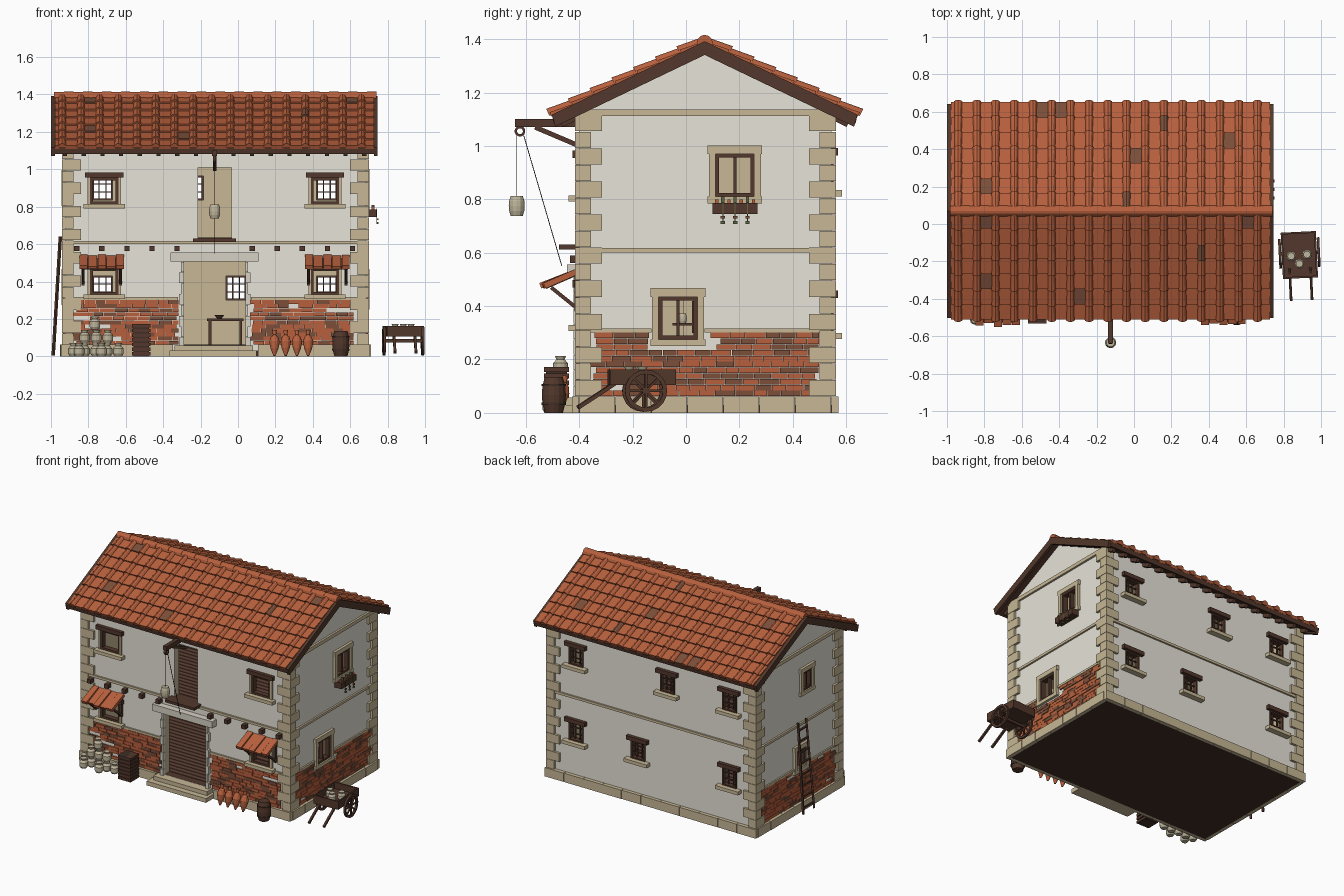
import bpy, bmesh, math, random
from mathutils import Vector, Matrix

if "Cube" in bpy.data.objects:
    bpy.data.objects.remove(bpy.data.objects["Cube"])

random.seed(4)
COLOURS = [("plaster", (0.80, 0.77, 0.69)), ("tan_stone", (0.57, 0.475, 0.30)),
           ("dark_wood", (0.085, 0.039, 0.025)), ("terracotta", (0.48, 0.118, 0.047)),
           ("dark_tile", (0.20, 0.078, 0.042)), ("grey_stone", (0.68, 0.64, 0.55)),
           ("clay_cream", (0.52, 0.465, 0.33)), ("underside", (0.05, 0.026, 0.019)),
           ("leaf_green", (0.12, 0.13, 0.06)), ("floor_wood", (0.115, 0.054, 0.036))]
PLASTER, STONE, WOOD, TILE, DARK, GREY, CREAM, UNDER, LEAF, FLOOR = range(10)
MATS = []
for n, c in COLOURS:
    m = bpy.data.materials.new(n)
    m.diffuse_color = (*c, 1)
    m.use_nodes = True
    m.node_tree.nodes["Principled BSDF"].inputs["Base Color"].default_value = m.diffuse_color
    MATS.append(m)


class Part:
    """One named object gathered from simple solids."""
    def __init__(self, name):
        self.name, self.bm = name, bmesh.new()

    def box(self, x0, x1, y0, y1, z0, z1, mat):
        M = Matrix.Translation(((x0 + x1) / 2, (y0 + y1) / 2, (z0 + z1) / 2))
        self.cube(M @ Matrix.Diagonal((abs(x1 - x0), abs(y1 - y0), abs(z1 - z0), 1)), mat)

    def cube(self, M, mat):
        vs = bmesh.ops.create_cube(self.bm, size=1, matrix=M)["verts"]
        for f in {f for v in vs for f in v.link_faces}:
            f.material_index = mat

    def bar(self, a, b, w, h, mat):
        a, b = Vector(a), Vector(b)
        R = (b - a).to_track_quat('Z', 'Y').to_matrix().to_4x4()
        self.cube(Matrix.Translation((a + b) / 2) @ R @ Matrix.Diagonal((w, h, (b - a).length, 1)), mat)

    def lathe(self, prof, loc, mat, segs=12, rot=None):
        M = Matrix.Translation(loc) @ (rot or Matrix.Identity(4))
        rings = [[self.bm.verts.new(M @ Vector((r * math.cos(2 * math.pi * i / segs),
                  r * math.sin(2 * math.pi * i / segs), z))) for i in range(segs)] for r, z in prof]
        for p, q in zip(rings, rings[1:]):
            for i in range(segs):
                j = (i + 1) % segs
                self.bm.faces.new((p[i], p[j], q[j], q[i])).material_index = mat
        bmesh.ops.remove_doubles(self.bm, verts=[v for r in rings for v in r], dist=1e-5)

    def prism(self, a, b, mat):
        A, B = [self.bm.verts.new(p) for p in a], [self.bm.verts.new(p) for p in b]
        fs = [self.bm.faces.new(A), self.bm.faces.new(B[::-1])]
        for i in range(len(A)):
            j = (i + 1) % len(A)
            fs.append(self.bm.faces.new((A[i], B[i], B[j], A[j])))
        for f in fs:
            f.material_index = mat

    def done(self):
        bmesh.ops.recalc_face_normals(self.bm, faces=self.bm.faces)
        me = bpy.data.meshes.new(self.name)
        self.bm.to_mesh(me)
        for m in MATS:
            me.materials.append(m)
        ob = bpy.data.objects.new(self.name, me)
        bpy.context.collection.objects.link(ob)
        return ob


X0, X1, Y0, Y1, YR = -0.925, 0.685, -0.40, 0.545, 0.07


def wbox(part, side, u0, u1, z0, z1, d0, d1, mat):
    """Box on a wall: u along the wall, d outward from its face."""
    if side == "front": part.box(u0, u1, Y0 - d0, Y0 - d1, z0, z1, mat)
    elif side == "back": part.box(u0, u1, Y1 + d0, Y1 + d1, z0, z1, mat)
    elif side == "right": part.box(X1 + d0, X1 + d1, u0, u1, z0, z1, mat)
    else: part.box(X0 - d0, X0 - d1, u0, u1, z0, z1, mat)


# windows: side, centre, bottom, top, width, stone surround
WINDOWS = [("front", u, z, z + 0.14, 0.15, False) for u in (-0.715, 0.465) for z in (0.815, 0.33)]
WINDOWS += [("back", u, 0.835, 0.965, 0.11, False) for u in (-0.725, -0.24, 0.475)]
WINDOWS += [("back", u, 0.30, 0.43, 0.11, False) for u in (-0.725, -0.01, 0.475)]
WINDOWS += [("right", 0.183, 0.81, 0.97, 0.145, True), ("right", -0.03, 0.275, 0.435, 0.145, True),
            ("left", -0.02, 0.83, 0.965, 0.10, True), ("left", 0.05, 0.30, 0.435, 0.10, True)]
DOORS = [(-0.29, 0.04, 0.06, 0.51), (-0.215, -0.035, 0.63, 1.01)]

# hollow walls with real openings
shell = Part("walls")
gable = [(Y0, 0.03), (Y1, 0.03), (Y1, 1.12), (YR, 1.352), (Y0, 1.12)]
shell.prism([(X0, y, z) for y, z in gable], [(X1, y, z) for y, z in gable], PLASTER)
walls = shell.done()
rooms, holes = Part("room_cutter"), Part("opening_cutter")
for z0, z1 in ((0.06, 0.60), (0.63, 1.10)):
    rooms.box(X0 + 0.05, X1 - 0.05, Y0 + 0.05, Y1 - 0.05, z0, z1, STONE)
for s, u, z0, z1, w, st in WINDOWS:
    wbox(holes, s, u - w / 2, u + w / 2, z0, z1, -0.08, 0.05, PLASTER)
for a, b, z0, z1 in DOORS:
    wbox(holes, "front", a, b, z0, z1, -0.08, 0.05, PLASTER)
cutters = [rooms.done(), holes.done()]
for c in cutters:
    c.hide_render = True
    mod = walls.modifiers.new("cut", 'BOOLEAN')
    mod.operation, mod.solver, mod.object = 'DIFFERENCE', 'EXACT', c
bpy.context.view_layer.update()
cut = bpy.data.meshes.new_from_object(walls.evaluated_get(bpy.context.evaluated_depsgraph_get()))
walls.modifiers.clear()
walls.data = cut
for c in cutters:
    bpy.data.objects.remove(c)
cut.materials.clear()
for m in MATS:
    cut.materials.append(m)
for p in cut.polygons:   # rooms are tan with wooden floors
    c = p.center
    inside = X0 + 0.01 < c.x < X1 - 0.01 and Y0 + 0.01 < c.y < Y1 - 0.01 and 0.04 < c.z < 1.11
    p.material_index = (WOOD if p.normal.z > 0.9 else STONE) if inside else PLASTER

# floor planks on both storeys
planks = Part("floor_planks")
for z in (0.06, 0.63):
    for k in range(21):
        y = Y0 + 0.052 + k * 0.04
        planks.box(X0 + 0.052, X1 - 0.052, y, y + 0.034, z, z + 0.004, FLOOR)
planks.done()

# foundation stones and underside
base = Part("foundation")
base.box(X0, X1, Y0, Y1, 0, 0.035, UNDER)
for s, a, b, n in (("front", X0, X1, 11), ("back", X0, X1, 11), ("left", Y0, Y1, 7), ("right", Y0, Y1, 7)):
    e = 0.022 if s in ("front", "back") else 0
    a, b = a - e, b + e
    for i in range(n):
        u0, u1 = a + (b - a) * i / n, a + (b - a) * (i + 1) / n
        if s == "front" and -0.29 < (u0 + u1) / 2 < 0.04:
            continue
        wbox(base, s, u0 + 0.001, u1 - 0.001, 0, 0.062, 0, 0.024 + random.random() * 0.003, STONE)
base.done()

# corner stones, alternating long and short
quoins = Part("corner_stones")
for i in range(17):
    z0 = 0.062 + i * 0.062
    for cx, sx in ((X0, 1), (X1, -1)):
        for cy, sy in ((Y0, 1), (Y1, -1)):
            lx, ly = (0.085, 0.045) if i % 2 else (0.045, 0.085)
            quoins.box(cx - sx * 0.016, cx + sx * lx, cy - sy * 0.016, cy + sy * ly, z0 + 0.001, z0 + 0.061, STONE)
quoins.done()

# horizontal mouldings
trim = Part("wall_mouldings")
for s, a, b in (("front", X0, X1), ("back", X0, X1), ("left", Y0, Y1), ("right", Y0, Y1)):
    wbox(trim, s, a, b, 0.60, 0.617, 0, 0.012, STONE)
    if s in ("left", "right"):
        wbox(trim, s, a - 0.01, b + 0.01, 1.112, 1.137, 0, 0.014, STONE)
for s, a, b in (("front", X0, -0.32), ("front", 0.07, X1), ("right", Y0, -0.13), ("right", 0.07, Y1), ("left", Y0, Y1)):
    wbox(trim, s, a, b, 0.302, 0.317, 0, 0.010, STONE)
trim.done()

# exposed brick courses with ragged ends
bricks = Part("brickwork")
for s, a, b in (("front", -0.89, -0.315), ("front", 0.065, 0.62), ("right", -0.36, 0.50), ("left", -0.36, 0.50)):
    for r in range(11):
        z = 0.063 + r * 0.0217
        u = a + random.uniform(0, 0.03)
        while u < b - 0.02:
            e = min(u + random.uniform(0.05, 0.08), b)
            blocked = any(s == w[0] and w[5] and z > w[2] - 0.045 and e > w[1] - 0.10 and u < w[1] + 0.10 for w in WINDOWS)
            if not blocked and random.random() > 0.02:
                wbox(bricks, s, u, e - 0.002, z, z + 0.0202, 0, random.uniform(0.006, 0.011),
                     DARK if random.random() < 0.3 else TILE)
            u = e
bricks.done()

# window frames, lintels and sills
win = Part("windows")
for s, u, z0, z1, w, surround in WINDOWS:
    h = w / 2
    t = 0.009 if s == "back" else 0.014
    for a, b, c, d in ((-h, -h + t, z0, z1), (h - t, h, z0, z1), (-h, h, z0, z0 + t), (-h, h, z1 - t, z1)):
        wbox(win, s, u + a, u + b, c, d, -0.03, 0.008, WOOD)
    if s == "back":
        for k in (1, 2):
            v, z = -h + w * k / 3, z0 + (z1 - z0) * k / 3
            wbox(win, s, u + v - 0.003, u + v + 0.003, z0, z1, -0.02, -0.01, WOOD)
            wbox(win, s, u - h, u + h, z - 0.003, z + 0.003, -0.02, -0.01, WOOD)
    if surround:
        wbox(win, s, u - 0.006, u + 0.006, z0, z1, -0.025, 0.002, WOOD)
        for a, b, c, d in ((-h - 0.025, -h, z0, z1), (h, h + 0.025, z0, z1),
                           (-h - 0.03, h + 0.03, z1, z1 + 0.032), (-h - 0.03, h + 0.03, z0 - 0.025, z0)):
            wbox(win, s, u + a, u + b, c, d, 0, 0.018, STONE)
    else:
        wbox(win, s, u - h - 0.027, u + h + 0.027, z1, z1 + 0.028, 0, 0.025, WOOD)
        wbox(win, s, u - h - 0.035, u + h + 0.035, z0 - 0.024, z0, 0, 0.04, STONE)
        if s == "front":
            for a, b in ((-h - 0.014, -h), (h, h + 0.014)):
                wbox(win, s, u + a, u + b, z0, z1, 0, 0.012, STONE)
wbox(win, "left", -0.01, 0.11, 0.29, 0.445, -0.058, -0.05, STONE)
win.done()

# small wall shelf with a jar
shelf = Part("wall_shelf")
shelf.box(-0.87, -0.80, -0.05, 0.035, 0.328, 0.336, WOOD)
shelf.box(-0.87, -0.80, 0.022, 0.032, 0.30, 0.42, WOOD)

# main doorway, loft sill and floor beams
door = Part("doorway")
for i in range(8):
    e = 0.014 if i % 2 else 0.026
    z = 0.045 + i * 0.0578
    wbox(door, "front", -0.29 - e, -0.29, z, z + 0.056, 0, 0.022, GREY)
    wbox(door, "front", 0.04, 0.04 + e, z, z + 0.056, 0, 0.022, GREY)
wbox(door, "front", -0.36, 0.11, 0.508, 0.555, 0, 0.045, GREY)
wbox(door, "front", -0.365, 0.10, 0, 0.03, 0, 0.10, STONE)
wbox(door, "front", -0.34, 0.08, 0.03, 0.058, -0.04, 0.06, STONE)
wbox(door, "front", -0.24, -0.01, 0.612, 0.63, -0.04, 0.075, WOOD)
for i in range(12):
    x = -0.862 + i * 0.134
    if not -0.31 < x < 0.05:
        wbox(door, "front", x - 0.014, x + 0.014, 0.562, 0.59, 0, 0.035, WOOD)
door.done()

# roof deck, barge boards and rafter ends
TH = math.atan(0.48)
def slope(s, t, h, x):
    return Vector((x, YR + s * (t * math.cos(TH) + h * math.sin(TH)), 1.385 - t * math.sin(TH) + h * math.cos(TH)))
frame, tiles = Part("roof_frame"), Part("roof_tiles")
LEN, N = 0.632, 7
for s in (-1, 1):
    for xa, xb, h in ((-0.98, 0.728, -0.028), (-1.0, -0.978, -0.04), (0.726, 0.746, -0.04)):
        ends = [[(x, YR, 1.385 + h / math.cos(TH)), slope(s, LEN + 0.008, h, x), slope(s, LEN, 0.006, x), (x, YR, 1.392)] for x in (xa, xb)]
        frame.prism(ends[0], ends[1], WOOD)
    for i in range(17):
        x = -0.925 + i * 0.1
        frame.bar(slope(s, 0.50, -0.04, x), slope(s, 0.615, -0.04, x), 0.022, 0.026, WOOD)
    # overlapping courses of cover and pan tiles
    for r in range(N):
        t0, t1 = max(0, r * LEN / N - 0.008), (r + 1) * LEN / N + 0.004
        for i in range(18):
            xa, xb = max(-0.978, -1.022 + i * 0.1), min(0.727, -0.958 + i * 0.1)
            mat = DARK if random.random() < 0.05 else TILE
            tiles.prism([slope(s, t0, h, x) for x, h in ((xa, 0), (xb, 0), (xb, 0.007), (xa, 0.007))],
                        [slope(s, t1, h, x) for x, h in ((xa, 0), (xb, 0), (xb, 0.018), (xa, 0.018))], mat)
            if i < 17:
                ang = [math.pi * k / 6 for k in range(7)]
                x = -0.94 + i * 0.1
                mat = DARK if random.random() < 0.01 else TILE
                tiles.prism([slope(s, t0, 0.002 + 0.022 * math.sin(a), x + 0.019 * math.cos(a)) for a in ang],
                            [slope(s, t1 + 0.006, 0.006 + 0.029 * math.sin(a), x + 0.024 * math.cos(a)) for a in ang], mat)
for i in range(17):   # ridge caps
    x = -0.985 + i * 0.1012
    tiles.lathe([(0, 0), (0.027, 0), (0.03, 0.105), (0, 0.105)], (x, YR, 1.386), TILE, 12, Matrix.Rotation(math.pi / 2, 4, 'Y'))
frame.done()
tiles.done()

# tiled awnings over the lower front windows
awn = Part("window_awnings")
for u in (-0.728, 0.478):
    awn.bar((u, -0.40, 0.522), (u, -0.525, 0.468), 0.22, 0.008, WOOD)
    for k in range(5):
        x, j = u - 0.098 + k * 0.049, random.uniform(-0.012, 0.008)
        awn.bar((x, -0.40, 0.533), (x, -0.535 + j, 0.476), 0.048 if k % 2 else 0.042, 0.012 if k % 2 else 0.022, TILE)
    for x in (u - 0.10, u + 0.10):
        awn.bar((x, -0.40, 0.385), (x, -0.505, 0.47), 0.014, 0.014, WOOD)
        awn.box(x - 0.008, x + 0.008, -0.417, -0.40, 0.38, 0.53, WOOD)
awn.done()

BARREL = [(0, 0), (0.75, 0), (0.95, 0.25), (1, 0.5), (0.95, 0.75), (0.75, 1), (0, 1)]
JAR = [(0, 0), (0.7, 0), (1, 0.2), (1, 0.6), (0.55, 0.8), (0.75, 1), (0, 1)]
AMPHORA = [(0, 0), (0.2, 0.02), (0.75, 0.3), (1, 0.55), (0.7, 0.75), (0.3, 0.82), (0.45, 1), (0, 1)]
def fit(prof, r, h): return [(a * r, b * h) for a, b in prof]
shelf.lathe(fit(BARREL, 0.015, 0.036), (-0.835, -0.012, 0.336), CREAM)
shelf.done()

# hoist with rope, pulley ring and load
hoist = Part("hoist")
HX, QY = -0.125, Matrix.Rotation(math.pi / 2, 4, 'Y')
hoist.box(HX - 0.014, HX + 0.014, -0.64, -0.38, 1.07, 1.10, WOOD)
hoist.bar((HX, -0.565, 1.07), (HX, -0.40, 1.0), 0.018, 0.018, WOOD)
hoist.lathe([(0.011, -0.008), (0.02, -0.008), (0.02, 0.008), (0.011, 0.008), (0.011, -0.008)], (HX, -0.622, 1.055), WOOD, 14, QY)
hoist.bar((HX, -0.634, 1.05), (HX, -0.634, 0.80), 0.003, 0.003, UNDER)
hoist.bar((HX, -0.608, 1.04), (HX, -0.465, 0.55), 0.003, 0.003, UNDER)
hoist.lathe(fit(BARREL, 0.03, 0.075), (HX, -0.634, 0.738), CREAM)
hoist.done()

# goods along the front wall
jars = Part("stacked_jars")
for x, y, z in [(-0.88 + i * 0.06, -0.465, 0) for i in range(5)] + [(-0.85 + i * 0.12, -0.51, 0) for i in range(2)] + \
               [(-0.82 + i * 0.062, -0.47, 0.072) for i in range(3)] + [(-0.765, -0.47, 0.144)]:
    jars.lathe(fit(JAR, 0.028, 0.07), (x, y, z), CREAM)
jars.done()
crate = Part("slatted_crates")
crate.box(-0.56, -0.475, -0.525, -0.445, 0, 0.172, UNDER)
for k in range(7):
    crate.box(-0.567, -0.468, -0.532, -0.438, 0.004 + k * 0.025, 0.022 + k * 0.025, WOOD)
crate.done()
amph = Part("amphorae")
for k in range(4):
    amph.lathe(fit(AMPHORA, 0.028, 0.142), (0.195 + k * 0.06, -0.48, 0), TILE, 12, Matrix.Rotation(-0.2, 4, 'X'))
amph.done()
barrel = Part("barrel")
barrel.lathe(fit(BARREL, 0.046, 0.135), (0.55, -0.495, 0), WOOD, 14)
for z in (0.03, 0.10):
    barrel.lathe([(0.043, z), (0.047, z), (0.047, z + 0.008), (0.043, z + 0.008)], (0.55, -0.495, 0), UNDER, 14)
barrel.done()

# table and bowl inside the ground floor
table = Part("table")
table.box(-0.165, 0.03, 0.10, 0.22, 0.188, 0.202, WOOD)
for x in (-0.15, 0.015):
    for y in (0.11, 0.21):
        table.box(x - 0.007, x + 0.007, y - 0.007, y + 0.007, 0.06, 0.19, WOOD)
table.lathe([(0, 0), (0.012, 0), (0.026, 0.018), (0, 0.012)], (-0.10, 0.16, 0.202), WOOD)
table.done()

# flower box on the right wall
flower = Part("flower_box")
wbox(flower, "right", 0.10, 0.268, 0.745, 0.786, 0.0, 0.055, WOOD)
for k in range(7):
    y = 0.115 + k * 0.023
    wbox(flower, "right", y - 0.006, y + 0.006, 0.786, 0.80 + 0.01 * (k % 2), 0.03, 0.045, LEAF if k % 2 else TILE)
    if k in (1, 3, 5):
        wbox(flower, "right", y - 0.002, y + 0.002, 0.71, 0.79, 0.055, 0.059, LEAF)
        for j in range(2):
            wbox(flower, "right", y - 0.008, y + 0.008, 0.708 + j * 0.02, 0.718 + j * 0.02, 0.055, 0.065, DARK if j else LEAF)
flower.done()

# ladder leaning on the left wall
lad = Part("ladder")
for y in (-0.02, 0.10):
    lad.bar((-0.988, y, 0.004), (-0.95, y * 0.75 + 0.03, 0.64), 0.013, 0.013, WOOD)
for k in range(8):
    f = (k + 0.6) / 8.3
    lad.bar((-0.988 + 0.038 * f, -0.02 + 0.035 * f, 0.64 * f), (-0.988 + 0.038 * f, 0.10, 0.64 * f), 0.011, 0.011, WOOD)
lad.done()

# hand cart with spoked wheels and jars
cart = Part("hand_cart")
cart.box(0.79, 0.978, -0.29, -0.042, 0.105, 0.118, WOOD)
for b in ((0.79, 0.80, -0.29, -0.042), (0.968, 0.978, -0.29, -0.042), (0.79, 0.978, -0.052, -0.042), (0.79, 0.978, -0.29, -0.28)):
    cart.box(*b, 0.105, 0.163, WOOD)
cart.bar((0.775, -0.155, 0.083), (0.995, -0.155, 0.083), 0.018, 0.018, WOOD)
for x in (0.781, 0.988):
    cart.lathe([(0.063, -0.007), (0.079, -0.007), (0.079, 0.007), (0.063, 0.007), (0.063, -0.007)], (x, -0.155, 0.083), WOOD, 20, QY)
    for k in range(4):
        d = Vector((0, math.cos(k * math.pi / 4), math.sin(k * math.pi / 4))) * 0.068
        c = Vector((x, -0.155, 0.083))
        cart.bar(c - d, c + d, 0.009, 0.009, WOOD)
for x in (0.828, 0.94):
    cart.bar((x, -0.24, 0.128), (x, -0.405, 0.02), 0.014, 0.014, WOOD)
for x, y in ((0.84, -0.17), (0.925, -0.165), (0.882, -0.212)):
    cart.lathe(fit(JAR, 0.026, 0.055), (x, y, 0.118), CREAM)
cart_obj = cart.done()
pivot = Vector((0.884, -0.165, 0))
cart_obj.data.transform(Matrix.Translation(pivot) @ Matrix.Rotation(0.05, 4, 'Z') @ Matrix.Translation(-pivot))
